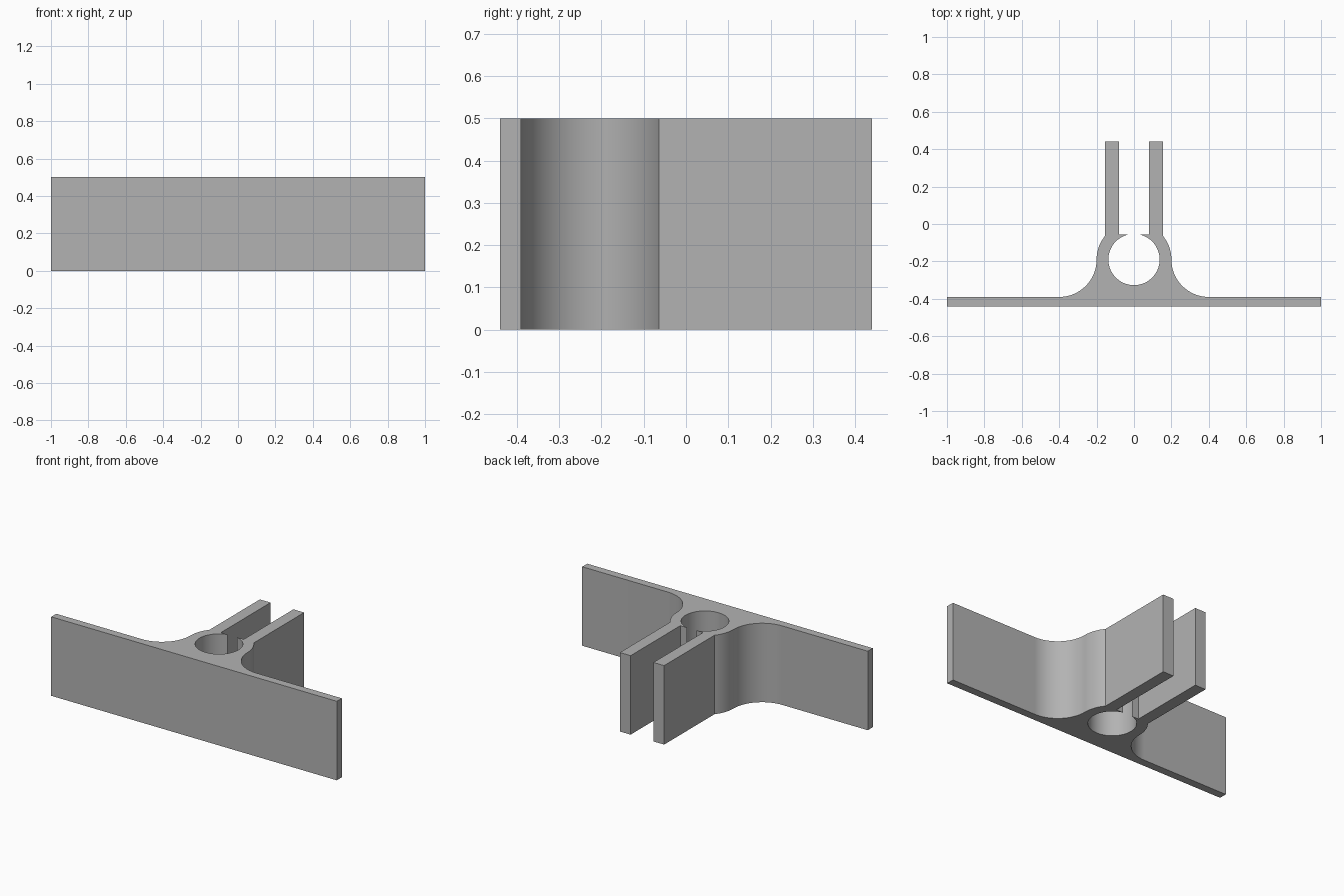
import bpy, bmesh
from math import sin, cos, asin, acos, pi, radians

default_cube = bpy.data.objects.get("Cube")
if default_cube:
    bpy.data.objects.remove(default_cube, do_unlink=True)

HEIGHT = 0.5
FRONT, BACK = -0.44, 0.44
PLATE_BACK = -0.39
BORE_Y, BORE_R, RING_R = -0.19, 0.137, 0.2
FIN_IN, FIN_OUT = 0.08, 0.155
LIP_Y = -0.057


def arc(cx, cy, r, start, end, steps):
    """Points along a circular arc, both ends included."""
    angles = [start + (end - start) * i / steps for i in range(steps + 1)]
    return [(cx + r * cos(a), cy + r * sin(a)) for a in angles]


# Half outline on the +x side, from the plate round to the bottom of the bore
half = [(1, FRONT), (1, PLATE_BACK)]
half += arc(2 * RING_R, BORE_Y, RING_R, -pi / 2, -pi, 24)      # fillet
half += arc(0, BORE_Y, RING_R, 0, acos(FIN_OUT / RING_R), 14)[1:]  # ring
half += [(FIN_OUT, BACK), (FIN_IN, BACK), (FIN_IN, LIP_Y)]     # clamp fin
half += arc(0, BORE_Y, BORE_R, asin((LIP_Y - BORE_Y) / BORE_R), -pi / 2, 40)
outline = half + [(-x, y) for x, y in reversed(half[:-1])]

# Extrude the closed outline upward
bm = bmesh.new()
base = bm.faces.new([bm.verts.new((x, y, 0)) for x, y in outline])
extruded = bmesh.ops.extrude_face_region(bm, geom=[base], use_keep_orig=True)
top_verts = [g for g in extruded["geom"] if isinstance(g, bmesh.types.BMVert)]
bmesh.ops.translate(bm, verts=top_verts, vec=(0, 0, HEIGHT))
bmesh.ops.recalc_face_normals(bm, faces=bm.faces)

mesh = bpy.data.meshes.new("clamp_bracket")
bm.to_mesh(mesh)
bm.free()
bracket = bpy.data.objects.new("clamp_bracket", mesh)
bpy.context.collection.objects.link(bracket)

# Plain grey material
grey = bpy.data.materials.new("plain_grey")
grey.use_nodes = True
color = (0.45, 0.45, 0.45, 1)
grey.diffuse_color = color
grey.node_tree.nodes["Principled BSDF"].inputs["Base Color"].default_value = color
mesh.materials.append(grey)

# Smooth the curved walls, keep the corners crisp
bpy.ops.object.select_all(action="DESELECT")
bracket.select_set(True)
bpy.context.view_layer.objects.active = bracket
bpy.ops.object.shade_smooth_by_angle(angle=radians(20))
weighted = bracket.modifiers.new("flat_walls", "WEIGHTED_NORMAL")
weighted.keep_sharp = True
